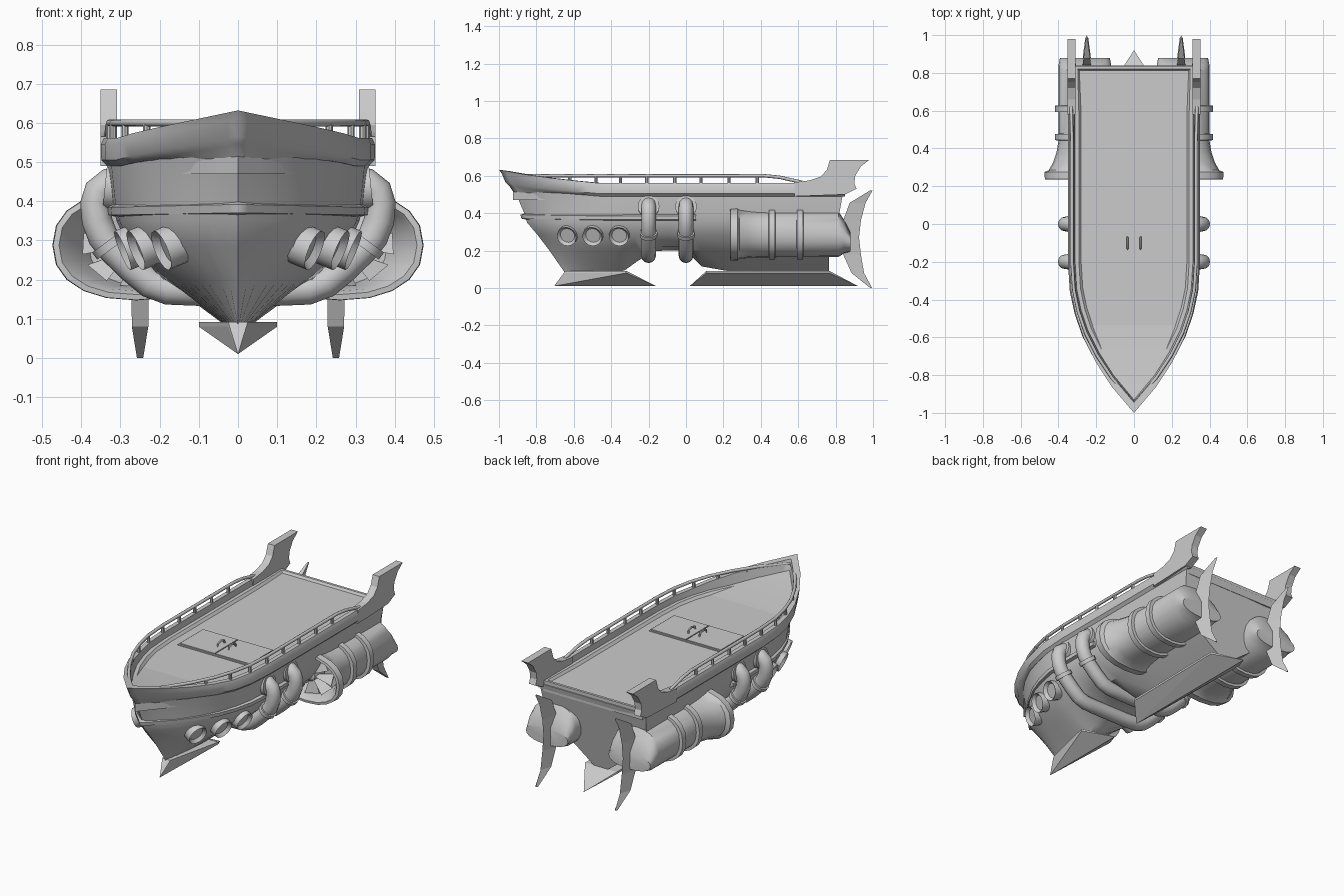
import bpy, bmesh, math
from mathutils import Vector, Matrix
from mathutils.bvhtree import BVHTree

if "Cube" in bpy.data.objects:
    bpy.data.objects.remove(bpy.data.objects["Cube"])


def finish(name, bm, mirror=False, smooth=35):
    bmesh.ops.remove_doubles(bm, verts=bm.verts, dist=1e-5)
    bmesh.ops.recalc_face_normals(bm, faces=bm.faces)
    me = bpy.data.meshes.new(name)
    bm.to_mesh(me)
    bm.free()
    ob = bpy.data.objects.new(name, me)
    bpy.context.collection.objects.link(ob)
    if mirror:
        m = ob.modifiers.new("Mirror", 'MIRROR')
        m.merge_threshold = 1e-5
    bpy.ops.object.select_all(action='DESELECT')
    ob.select_set(True)
    bpy.context.view_layer.objects.active = ob
    if smooth:
        bpy.ops.object.shade_smooth_by_angle(angle=math.radians(smooth))
    return ob


def loft(name, rings, caps=(True, True), mirror=False, smooth=35):
    bm = bmesh.new()
    vs = [[bm.verts.new(p) for p in r] for r in rings]
    n = len(rings[0])
    for a, b in zip(vs, vs[1:]):
        for i in range(n):
            bm.faces.new((a[i], a[(i + 1) % n], b[(i + 1) % n], b[i]))
    if caps[0]:
        bm.faces.new(vs[0])
    if caps[1]:
        bm.faces.new(vs[-1])
    return finish(name, bm, mirror, smooth)


def disc(name, loc, axis, r, depth, sides=16, inset=0.0, sink=0.0, mirror=False):
    bm = bmesh.new()
    q = Vector(axis).normalized()
    mat = Matrix.Translation(loc) @ q.to_track_quat('Z', 'Y').to_matrix().to_4x4()
    bmesh.ops.create_cone(bm, cap_ends=True, segments=sides, radius1=r, radius2=r, depth=depth, matrix=mat)
    if inset:
        bm.normal_update()
        top = [f for f in bm.faces if f.normal.dot(q) > 0.99]
        bmesh.ops.inset_region(bm, faces=top, thickness=inset)
        bmesh.ops.translate(bm, verts=top[0].verts, vec=-q * sink)
    return finish(name, bm, mirror)


def box(name, x0, x1, y0, y1, z0, z1, mirror=False):
    rect = lambda z: [(x0, y0, z), (x1, y0, z), (x1, y1, z), (x0, y1, z)]
    return loft(name, [rect(z0), rect(z1)], mirror=mirror, smooth=0)


def tube(name, pts, r, sides=12, mirror=True):
    pts = [Vector(p) for p in pts]
    rings = []
    for i, p in enumerate(pts):
        d = (pts[min(i + 1, len(pts) - 1)] - pts[max(i - 1, 0)]).normalized()
        ref = Vector((0, 1, 0)) if abs(d.y) < 0.6 else Vector((0, 0, 1))
        u = d.cross(ref).normalized()
        w = d.cross(u)
        rings.append([p + r * (u * math.cos(a) + w * math.sin(a))
                      for a in (2 * math.pi * k / sides for k in range(sides))])
    return loft(name, rings, mirror=mirror, smooth=50)


def interp(v, pts):
    if v <= pts[0][0]:
        return pts[0][1]
    for (a, p), (b, q) in zip(pts, pts[1:]):
        if v <= b:
            return p + (q - p) * (v - a) / (b - a)
    return pts[-1][1]


# plan outline, bow sheer and keel line
PLAN = [(-1, 0), (-.86, .12), (-.73, .205), (-.6, .27), (-.48, .31), (-.36, .335), (-.2, .345), (.86, .345)]
SHEER = [(-1, .07), (-.86, .045), (-.73, .027), (-.6, .012), (-.48, 0)]
KEEL = [(-.34, .085), (-.25, .15), (-.16, .2), (0, .2), (.06, .14), (.11, .085)]
STATIONS = [-1, -.97, -.93, -.86, -.8, -.73, -.66, -.6, -.54, -.48, -.42, -.36, -.3, -.25, -.2, -.16,
            -.08, 0, .06, .11, .3, .6, .86]


def shell(s, hw, bow, stern, full=1):
    y = -.2 + (s + .2) * ((bow + .2) / -.8 if s < -.2 else (stern + .2) / 1.06)
    return (interp(s, PLAN) / .345) ** full * hw, y


# hull
rings = []
for s in STATIONS:
    half = []
    for hw, bow, stern, z, k, full in [(.335, -.935, .84, .51, .8, 1), (.322, -.865, .82, .4, 0, .9),
                                       (.31, -.85, .79, .35, 0, .8), (.28, -.795, .765, .285, 0, .72),
                                       (.19, -.73, .765, .2, 0, .8), (.035, -.65, .765, 0, 0, 1)]:
        x, y = shell(s, hw, bow, stern, full)
        kz = interp(y, KEEL)
        z = kz if z == 0 else max(z + k * interp(s, SHEER), kz + .02)
        half.append((x, y, z))
    rings.append(half + [(-x, y, z) for x, y, z in reversed(half)])
hull = loft("hull", rings, caps=(False, True), smooth=30)
tree = BVHTree.FromPolygons([v.co for v in hull.data.vertices], [p.vertices[:] for p in hull.data.polygons])


def band(name, rows, stations):
    rs = []
    for s in stations:
        rs.append([(*shell(s, hw, bow, st), z + interp(s, SHEER) * k) for hw, bow, st, z, k in rows])
    return loft(name, rs, caps=(False, True), mirror=True, smooth=40)


# gunwale and rub rail
band("gunwale", [(.333, -.945, .85, .49, .8), (.349, -.965, .85, .505, .85), (.35, -.985, .85, .545, .95),
                 (.342, -1, .85, .562, 1), (.318, -.945, .85, .562, .9), (.308, -.915, .85, .5, 0)], STATIONS)
band("rub_rail", [(.31, -.845, .83, .36, .05), (.332, -.88, .83, .365, .08), (.334, -.885, .83, .385, .1),
                  (.31, -.845, .83, .397, .1)], [s for s in STATIONS if s < .1])

# deck with a raised rim around a sunken floor
bm = bmesh.new()
edge = [shell(s, .312, -.925, .835) for s in STATIONS]
outline = edge + [(-x, y) for x, y in reversed(edge[1:])]
face = bm.faces.new([bm.verts.new((x, y, .47)) for x, y in outline])
top = bmesh.ops.extrude_face_region(bm, geom=[face])["geom"]
bmesh.ops.translate(bm, verts=[g for g in top if isinstance(g, bmesh.types.BMVert)], vec=(0, 0, .06))
lid = [g for g in top if isinstance(g, bmesh.types.BMFace)]
bmesh.ops.recalc_face_normals(bm, faces=bm.faces)
for width, drop in ((.02, 0), (.012, .013)):
    bmesh.ops.inset_region(bm, faces=lid, thickness=width)
    bmesh.ops.translate(bm, verts=lid[0].verts, vec=(0, 0, -drop))
finish("deck", bm, smooth=25)

# deck hatch doors, handles and bow plate
box("hatch_frame", -.228, .228, -.217, .008, .505, .521)
box("hatch_door", .003, .22, -.208, 0, .515, .527, mirror=True)
tube("hatch_handle", [(.035, -.135, .522), (.035, -.13, .542), (.035, -.1, .55), (.035, -.075, .542),
                      (.035, -.07, .522)], .006, 6)
disc("bow_plate", (0, -.735, .52), (0, 0, 1), .086, .014, 8)

# railing
rail = [(*shell(s, .328, -.95, .86), .6) for s in STATIONS if s < .3]
rail += [(.328, .42, .6), (.33, .5, .592), (.333, .62, .565)]
tube("rail", rail, .009, 8)
for i, y in enumerate([-.8, -.65, -.5, -.36, -.21, -.06, .08, .23, .38]):
    x, yy = shell(y, .328, -.95, .86)
    disc(f"rail_post_{i}", (x, yy, .575), (0, 0, 1), .009, .05, 8, mirror=True)

# stern wings
WING = [(.58, .49), (.58, .565), (.66, .575), (.72, .595), (.752, .63), (.77, .685), (.98, .685), (.935, .65),
        (.905, .6), (.9, .56), (.912, .53), (.85, .5)]
loft("stern_wing", [[(x, y, z) for y, z in WING] for x in (.309, .351)], mirror=True, smooth=0)

# rudders
loft("rudder", [[(.25 - t, a, z), (.25 + t, a, z), (.25, b, z)] for z, a, b, t in
                [(0, .985, .995, .008), (.08, .885, .952, .021), (.18, .84, .935, .022), (.27, .86, .925, .02),
                 (.36, .84, .935, .022), (.455, .875, .96, .018), (.522, .985, .998, .004)]],
     mirror=True, smooth=0)


# keel fins
def fin(name, a, b, ta, tb, wa, wb):
    bm = bmesh.new()
    pts = [(0, a, .01), (0, b, .01)] + [(sx * w, y, z) for sx in (-1, 1)
                                        for y, w in ((ta, wa), (tb, wb)) for z in (.08, .092)]
    bmesh.ops.convex_hull(bm, input=[bm.verts.new(p) for p in pts])
    finish(name, bm, smooth=0)


fin("front_keel_fin", -.705, -.16, -.645, -.32, .025, .1)
fin("rear_keel_fin", .02, .92, .11, .765, .09, .1)

# portholes set on the hull surface
for i, y in enumerate((-.63, -.495, -.355)):
    loc, n, _, _ = tree.ray_cast(Vector((1, y, .285)), Vector((-1, 0, 0)))
    n = Vector((.88, -.3 + .08 * i, -.36)).normalized()
    disc(f"porthole_{i}", loc + n * .004, n, .054, .05, 14, .014, .018, mirror=True)

# exhaust pipes with flanges
PIPE = [(.29, .45), (.33, .445), (.355, .425), (.364, .395), (.36, .35), (.345, .31), (.318, .277), (.27, .23),
        (.225, .192), (.18, .175), (.1, .172), (0, .172)]
for i, y in enumerate((-.2, 0)):
    tube(f"exhaust_pipe_{i}", [(x, y, z) for x, z in PIPE], .039)
    disc(f"pipe_base_{i}", (.325, y, .435), (1, 0, .1), .058, .03, mirror=True)
    disc(f"pipe_flange_{i}", (.328, y, .288), (.55, 0, .75), .047, .022, mirror=True)


# engines
def oval(y, rx, rz, n=20, zc=.288):
    f = lambda v: math.copysign(abs(v) ** .88, v)
    return [(.26 + rx * f(math.cos(a)), y, zc + rz * f(math.sin(a)))
            for a in (2 * math.pi * k / n for k in range(n))]


loft("engine_body", [oval(*r) for r in
                     [(.36, .12, .1), (.3, .15, .108), (.25, .185, .117), (.235, .197, .126), (.237, .212, .14),
                      (.275, .214, .141), (.285, .19, .134), (.33, .167, .128), (.38, .15, .125), (.44, .14, .124),
                      (.815, .14, .122), (.845, .139, .09, 20, .275), (.88, .132, .05, 20, .245)]], mirror=True)
for i, y in enumerate((.46, .61)):
    loft(f"engine_band_{i}", [oval(y - .018, .14, .12), oval(y - .016, .158, .137), oval(y + .016, .158, .137),
                              oval(y + .018, .14, .12)], mirror=True)

# intake fans
for i in range(8):
    a = 2 * math.pi * i / 8
    p = lambda t, r, y: (.26 + r * 1.3 * math.cos(t), y, .288 + r * math.sin(t))
    loft(f"fan_blade_{i}", [[p(a - .12, .02, .28 + d), p(a + .12, .02, .31 + d), p(a + .3, .108, .3 + d),
                             p(a - .22, .108, .27 + d)] for d in (0, .006)], mirror=True, smooth=0)
loft("fan_hub", [oval(.35, .04, .035, 12), oval(.27, .035, .03, 12), oval(.25, .012, .01, 12)], mirror=True)
